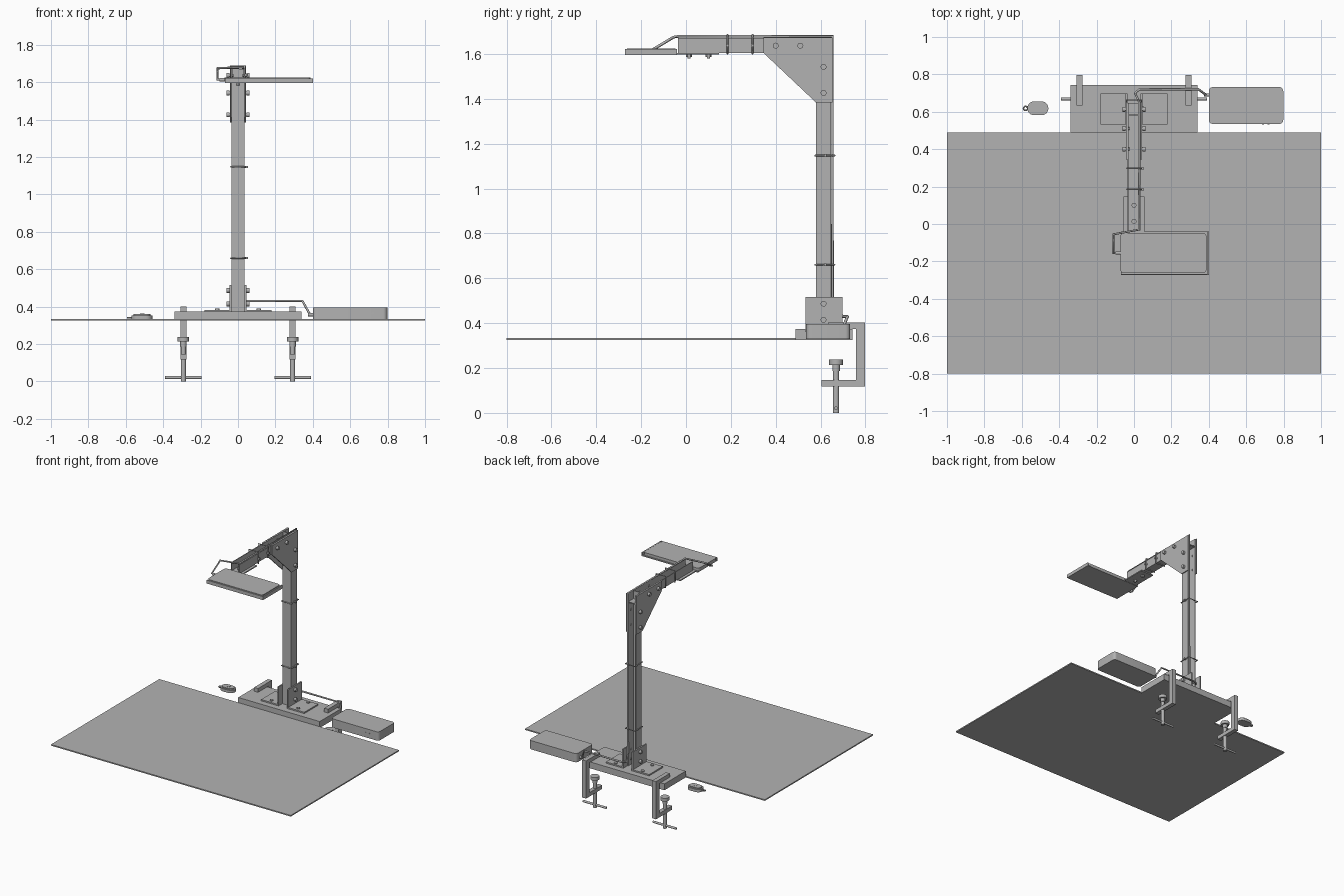
import bpy
import bmesh
from math import pi
from mathutils import Vector

cube = bpy.data.objects.get("Cube")
if cube:
    bpy.data.objects.remove(cube, do_unlink=True)

grey = bpy.data.materials.new("plain_grey")
grey.use_nodes = True
colour = (0.45, 0.45, 0.45, 1)
grey.diffuse_color = colour
grey.node_tree.nodes["Principled BSDF"].inputs["Base Color"].default_value = colour


def finish(name, bm):
    bmesh.ops.recalc_face_normals(bm, faces=bm.faces)
    mesh = bpy.data.meshes.new(name)
    bm.to_mesh(mesh)
    bm.free()
    ob = bpy.data.objects.new(name, mesh)
    bpy.context.collection.objects.link(ob)
    mesh.materials.append(grey)
    return ob


def smooth(ob):
    bpy.ops.object.select_all(action='DESELECT')
    ob.select_set(True)
    bpy.context.view_layer.objects.active = ob
    bpy.ops.object.shade_smooth_by_angle(angle=0.6)


def box(name, x, y, z, round_corners=0):
    """Box from (min, max) pairs, with optional rounded vertical corners."""
    bm = bmesh.new()
    bmesh.ops.create_cube(bm, size=1)
    for v in bm.verts:
        v.co = [lo + (hi - lo) * (c + 0.5) for c, (lo, hi) in zip(v.co, (x, y, z))]
    if round_corners:
        upright = [e for e in bm.edges
                   if abs(e.verts[0].co.z - e.verts[1].co.z) > 1e-4]
        bmesh.ops.bevel(bm, geom=upright, offset=round_corners, segments=6,
                        affect='EDGES', profile=0.5)
    ob = finish(name, bm)
    if round_corners:
        smooth(ob)
    return ob


def rod(name, start, end, radius, sides=16):
    start, end = Vector(start), Vector(end)
    bm = bmesh.new()
    bmesh.ops.create_cone(bm, cap_ends=True, segments=sides, radius1=radius,
                          radius2=radius, depth=(end - start).length)
    turn = (end - start).to_track_quat('Z', 'Y')
    for v in bm.verts:
        v.co = turn @ v.co + (start + end) / 2
    ob = finish(name, bm)
    if sides > 8:
        smooth(ob)
    return ob


def prism(name, profile, axis, lo, hi):
    """Extrude a flat profile along one axis."""
    bm = bmesh.new()
    points = []
    for p in profile:
        co = list(p)
        co.insert(axis, lo)
        points.append(bm.verts.new(co))
    face = bm.faces.new(points)
    new = bmesh.ops.extrude_face_region(bm, geom=[face])["geom"]
    for v in new:
        if isinstance(v, bmesh.types.BMVert):
            v.co[axis] = hi
    return finish(name, bm)


def wire(name, points, radius, cyclic=False):
    curve = bpy.data.curves.new(name, 'CURVE')
    curve.dimensions = '3D'
    curve.bevel_depth = radius
    curve.bevel_resolution = 2
    curve.use_fill_caps = True
    spline = curve.splines.new('POLY')
    spline.points.add(len(points) - 1)
    for p, co in zip(spline.points, points):
        p.co = (*co, 1)
    spline.use_cyclic_u = cyclic
    curve.materials.append(grey)
    ob = bpy.data.objects.new(name, curve)
    bpy.context.collection.objects.link(ob)


# Work mat and base plank
box("work_mat", (-1, 1), (-0.8, 0.49), (0.325, 0.334))
box("base_plank", (-0.34, 0.34), (0.488, 0.743), (0.325, 0.373))

# U-shaped channels: the column opens to the back, the arm opens upward
w, t = 0.035, 0.006


def channel(web, lip):
    return [(-w, lip), (-w, web), (w, web), (w, lip),
            (w - t, lip), (w - t, web + t), (t - w, web + t), (t - w, lip)]


prism("column", channel(0.579, 0.646), 2, 0.373, 1.672)
prism("arm", channel(1.605, 1.672), 1, -0.035, 0.646)

# Gusset plates, base brackets and their bolts, on both sides
gusset = [(0.345, 1.673), (0.652, 1.673), (0.652, 1.384), (0.579, 1.384), (0.345, 1.605)]
bolts = [(0.40, 1.637), (0.51, 1.637), (0.613, 1.542), (0.613, 1.426),
         (0.613, 0.487), (0.613, 0.415)]
for s, side in ((-1, "right"), (1, "left")):
    prism(f"gusset_{side}", gusset, 0, s * w, s * (w + 0.008))
    bracket = [(s * w, 0.373), (s * 0.18, 0.373), (s * 0.18, 0.383),
               (s * 0.045, 0.383), (s * 0.045, 0.516), (s * w, 0.516)]
    bm_ob = prism(f"base_bracket_{side}", [(x, z) for x, z in bracket], 1, 0.533, 0.697)
    for y, z in bolts:
        rod(f"bolt_{side}", (s * 0.025, y, z), (s * 0.052, y, z), 0.008, 12)
        rod(f"bolt_head_{side}", (s * 0.045, y, z), (s * 0.061, y, z), 0.013)
    for y in (0.56, 0.676):
        rod(f"base_bolt_{side}", (s * 0.112, y, 0.38), (s * 0.112, y, 0.39), 0.012)

# Mounting plate under the arm
box("mounting_plate", (-0.055, 0.055), (-0.045, 0.146), (1.597, 1.605))
for y in (0.014, 0.1):
    rod("mounting_bolt", (0, y, 1.58), (0, y, 1.62), 0.007, 12)
    rod("mounting_bolt_head", (0, y, 1.61), (0, y, 1.62), 0.013)
    rod("mounting_nut", (0, y, 1.586), (0, y, 1.598), 0.013, 6)

# Tray with lips on two edges, holding a slab
box("tray", (-0.07, 0.4), (-0.273, -0.04), (1.595, 1.603))
box("tray_end_lip", (0.392, 0.4), (-0.273, -0.04), (1.6, 1.621))
box("tray_front_lip", (-0.07, 0.4), (-0.273, -0.266), (1.6, 1.621))
box("slab", (-0.073, 0.387), (-0.263, -0.047), (1.603, 1.624), 0.02)

# Power supply
box("power_supply", (0.4, 0.798), (0.535, 0.732), (0.33, 0.396), 0.022)
rod("power_plug", (0.375, 0.69, 0.357), (0.402, 0.69, 0.357), 0.009)
for x in (0.69, 0.72):
    rod("supply_indicator", (x, 0.532, 0.365), (x, 0.538, 0.365), 0.005, 12)

# Cables
wire("main_cable", [(0.385, 0.69, 0.357), (0.345, 0.72, 0.43), (0.03, 0.72, 0.43),
                    (0.005, 0.7, 0.43), (0.028, 0.653, 0.47), (0.028, 0.653, 1.679),
                    (0.028, -0.03, 1.679), (-0.11, -0.055, 1.675),
                    (-0.11, -0.155, 1.615), (-0.07, -0.155, 1.613)], 0.0065)
rod("slab_plug", (-0.1, -0.155, 1.613), (-0.07, -0.155, 1.613), 0.009)

# Cable ties around the column and the arm
a, b = -0.039, 0.041
for z in (0.66, 1.147):
    wire("column_tie", [(a, 0.575, z), (b, 0.575, z), (b, 0.663, z), (a, 0.663, z)],
         0.004, True)
    box("column_tie_lock", (0.036, 0.053), (0.615, 0.627), (z - 0.006, z + 0.006))
for y in (0.185, 0.297):
    wire("arm_tie", [(a, y, 1.601), (b, y, 1.601), (b, y, 1.686), (a, y, 1.686)],
         0.004, True)
    box("arm_tie_lock", (0.036, 0.053), (y - 0.006, y + 0.006), (1.632, 1.644))

# Two screw clamps
clamp = [(0.633, 0.373), (0.757, 0.373), (0.757, 0.147), (0.605, 0.147),
         (0.605, 0.118), (0.797, 0.118), (0.797, 0.402), (0.633, 0.402)]
for s, side in ((-1, "right"), (1, "left")):
    x, y = s * 0.292, 0.669
    prism(f"clamp_frame_{side}", clamp, 0, x - 0.016, x + 0.016)
    rod(f"clamp_screw_{side}", (x, y, 0), (x, y, 0.22), 0.014)
    rod(f"clamp_pad_{side}", (x, y, 0.213), (x, y, 0.237), 0.031)
    rod(f"clamp_collar_{side}", (x, y, 0.187), (x, y, 0.213), 0.017)
    rod(f"clamp_handle_{side}", (x - 0.097, y, 0.021), (x + 0.097, y, 0.021), 0.008)

# Small rounded remote with a ring at its end
box("remote_body", (-0.57, -0.458), (0.582, 0.655), (0.331, 0.352), 0.035)
box("remote_top", (-0.56, -0.468), (0.591, 0.646), (0.35, 0.36), 0.027)
box("remote_button", (-0.525, -0.5), (0.606, 0.631), (0.358, 0.363), 0.012)
bpy.ops.mesh.primitive_torus_add(location=(-0.58, 0.618, 0.34), major_radius=0.011,
                                 minor_radius=0.004, major_segments=20, minor_segments=8)
ring = bpy.context.object
ring.name = "remote_ring"
ring.data.materials.append(grey)
smooth(ring)
